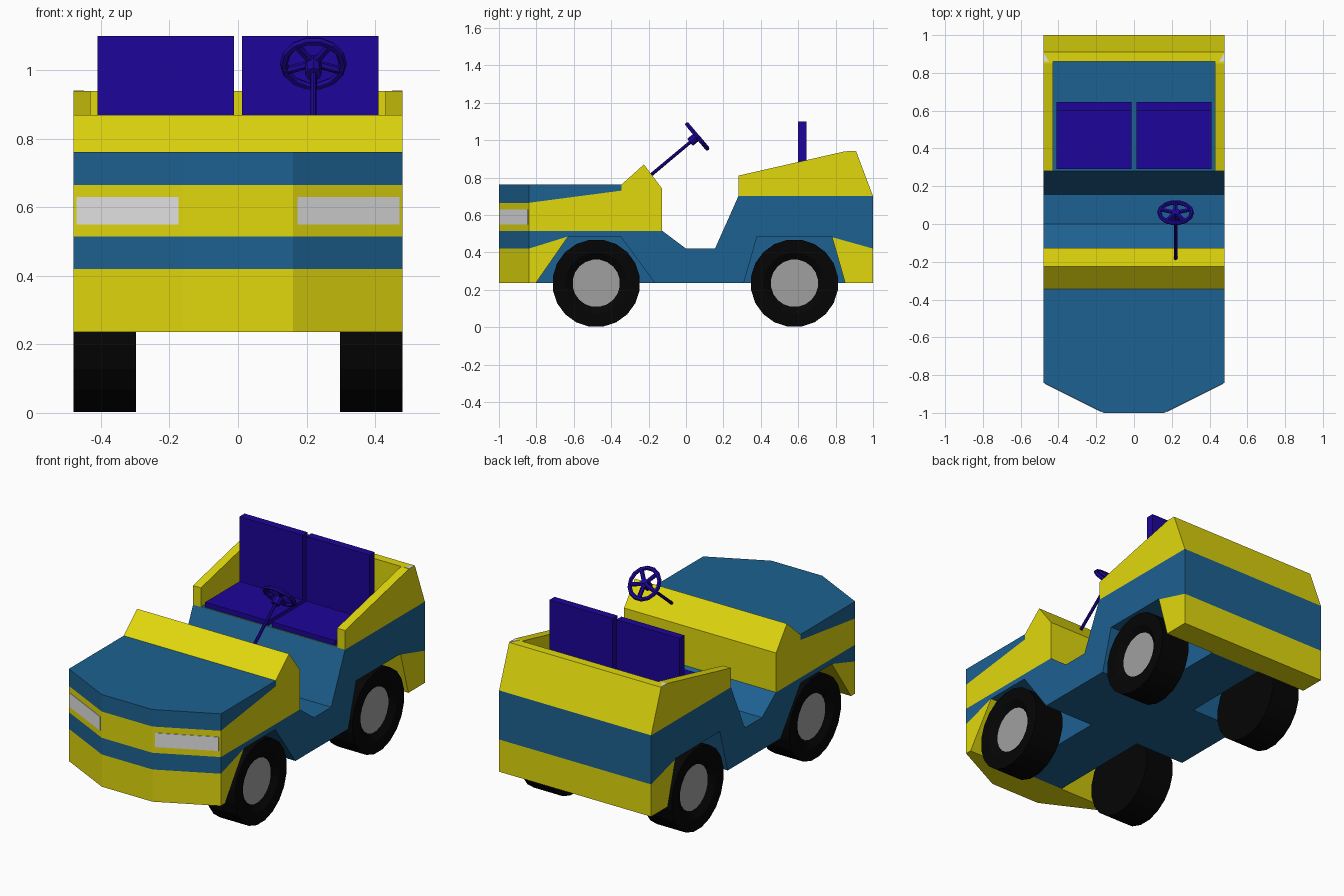
import bpy, bmesh, math
from mathutils import Vector

if "Cube" in bpy.data.objects:
    bpy.data.objects.remove(bpy.data.objects["Cube"])


def material(name, rgb):
    m = bpy.data.materials.new(name)
    m.diffuse_color = (*rgb, 1)
    m.use_nodes = True
    m.node_tree.nodes["Principled BSDF"].inputs["Base Color"].default_value = m.diffuse_color
    return m


BLUE = material("blue paint", (0.0125, 0.120, 0.283))
YELLOW = material("yellow paint", (0.753, 0.687, 0.004))
PURPLE = material("purple vinyl", (0.0125, 0.0015, 0.315))
BLACK = material("black rubber", (0.0015, 0.0015, 0.0015))
GREY = material("hub grey", (0.352, 0.352, 0.352))
LIGHT = material("light grey", (0.78, 0.78, 0.78))


def finish(name, bm, mats):
    bmesh.ops.recalc_face_normals(bm, faces=bm.faces)
    me = bpy.data.meshes.new(name)
    for m in mats:
        me.materials.append(m)
    bm.to_mesh(me)
    bm.free()
    ob = bpy.data.objects.new(name, me)
    bpy.context.collection.objects.link(ob)
    return ob


def prism(name, pts, axis, a, b, mat):
    """Extrude a (y,z) outline along x, or an (x,y) outline along z."""
    place = (lambda p, t: (t, p[0], p[1])) if axis == 'x' else (lambda p, t: (p[0], p[1], t))
    bm = bmesh.new()
    lo = [bm.verts.new(place(p, a)) for p in pts]
    hi = [bm.verts.new(place(p, b)) for p in pts]
    bm.faces.new(lo)
    bm.faces.new(hi)
    n = len(pts)
    for i in range(n):
        j = (i + 1) % n
        bm.faces.new((lo[i], lo[j], hi[j], hi[i]))
    return finish(name, bm, [mat])


def box(name, x0, x1, y0, y1, z0, z1, mat):
    return prism(name, [(x0, y0), (x1, y0), (x1, y1), (x0, y1)], 'z', z0, z1, mat)


def rod(name, p, q, r, mat, sides=8):
    p, q = Vector(p), Vector(q)
    bm = bmesh.new()
    bmesh.ops.create_cone(bm, cap_ends=True, segments=sides, radius1=r, radius2=r, depth=(q - p).length)
    ob = finish(name, bm, [mat])
    ob.location = (p + q) / 2
    ob.rotation_euler = (q - p).to_track_quat('Z', 'Y').to_euler()
    return ob


# Body: side profile, then cut the nose corners, wheel arches and cab tub
outline = [(-1, .236), (-1, .762), (-.345, .762), (-.225, .87), (-.127, .74), (-.127, .515),
           (0, .42), (.155, .42), (.28, .70), (.28, .81), (.85, .94), (.91, .94),
           (1, .70), (1, .236)]
body = prism("body", outline, 'x', -.48, .48, BLUE)
arches = [[(-.834, .191), (-.63, .485), (-.35, .485), (-.134, .191)],
          [(.296, .191), (.38, .485), (.78, .485), (.864, .191)]]
cutters = [box("tub_cutter", -.43, .43, .2, .86, .702, 1.2, BLUE)]
for s in (-1, 1):
    cutters.append(prism("nose_cutter", [(0, -1.08), (s * .64, -.76), (s * .64, -1.2), (0, -1.2)],
                         'z', 0, 1.2, BLUE))
    for arch in arches:
        cutters.append(prism("arch_cutter", arch, 'x', s * .16, s * .6, BLUE))
for c in cutters:
    c.hide_render = True
    mod = body.modifiers.new("cut", 'BOOLEAN')
    mod.operation = 'DIFFERENCE'
    mod.solver = 'EXACT'
    mod.object = c
bpy.context.view_layer.update()
cut_mesh = bpy.data.meshes.new_from_object(body.evaluated_get(bpy.context.evaluated_depsgraph_get()))
body.modifiers.clear()
for c in cutters:
    bpy.data.objects.remove(c)

# Body paint: slice along the stripe edges, then colour by region
bm = bmesh.new()
bm.from_mesh(cut_mesh)
slices = [((0, .70), (1, .70)), ((0, .515), (1, .515)), ((0, .665), (1, .665)), ((0, .42), (1, .42)),
          ((-.84, 0), (-.84, 1)), ((-.345, 0), (-.345, 1)), ((-.80, 0), (-.80, 1)), ((.85, 0), (.85, 1)),
          ((-.84, .665), (-.345, .73)), ((-.84, .42), (-.63, .485)), ((.785, .48), (1, .42))]
for (y0, z0), (y1, z1) in slices:
    bmesh.ops.bisect_plane(bm, geom=bm.verts[:] + bm.edges[:] + bm.faces[:], dist=1e-5,
                           plane_co=(0, y0, z0), plane_no=(0, z0 - z1, y1 - y0))
bmesh.ops.triangulate(bm, faces=bm.faces[:])
bm.normal_update()


def is_yellow(c, n):
    if n.z < -.9:                                   # underside
        return c.z < .3 and (c.y > .85 or c.y < -.80)
    if abs(n.x) > .9 and abs(c.x) < .3:             # arch inner walls
        return False
    if c.y > .2:                                    # rear tub and bumper
        if c.z > .70:
            return not (n.z > .9 and c.z < .71)
        return c.y > .78 and c.z < .48 - (c.y - .785) * .28
    if c.y < -.345:                                 # bonnet sides and front
        low = c.y < -.63 and c.z < max(.42, .42 + .31 * (c.y + .84))
        return low or .515 < c.z < max(.665, .665 + .1313 * (c.y + .84))
    return c.z > .515                               # dashboard cowl


for f in bm.faces:
    f.material_index = int(is_yellow(f.calc_center_median(), f.normal))
cut_mesh.materials.clear()
cut_mesh.materials.append(BLUE)
cut_mesh.materials.append(YELLOW)
bm.to_mesh(cut_mesh)
bm.free()
body.data = cut_mesh


# Wheels: lathed tyre with a recessed hub disc
def wheel(name, side, y):
    rings = [(.298, .235), (.48, .235), (.48, .165), (.455, .127)]
    bm = bmesh.new()
    n = 20
    loops = [[bm.verts.new((side * x, y + r * math.cos(2 * math.pi * (i + .5) / n),
                            .235 + r * math.sin(2 * math.pi * (i + .5) / n)))
              for i in range(n)] for x, r in rings]
    for a, b in zip(loops, loops[1:]):
        for i in range(n):
            j = (i + 1) % n
            bm.faces.new((a[i], a[j], b[j], b[i]))
    bm.faces.new(loops[0])
    bm.faces.new(loops[-1]).material_index = 1
    finish(name, bm, [BLACK, GREY])


for s, side in ((-1, "left"), (1, "right")):
    wheel("front_wheel_" + side, s, -.48)
    wheel("rear_wheel_" + side, s, .58)
    # Seats
    box("seat_cushion_" + side, s * .012, s * .41, .29, .645, .70, .73, PURPLE)
    box("seat_back_" + side, s * .012, s * .41, .60, .645, .70, 1.10, PURPLE)
    # Headlight plates on the angled nose
    prism("headlight_" + side, [(s * .173, -.992), (s * .47, -.8435), (s * .471, -.8475), (s * .174, -.996)],
          'z', .55, .63, LIGHT)
    # Small grey corner caps on the rear wall
    prism("corner_cap_" + side, [(s * .48, .908), (s * .48, .86), (s * .45, .86)], 'z', .938, .942, LIGHT)

# Steering wheel, spokes and column
hub = Vector((.22, .06, 1.02))
axis = Vector((0, .77, .64)).normalized()
up = Vector((0, -axis.z, axis.y))
right = Vector((1, 0, 0))
bpy.ops.mesh.primitive_torus_add(location=hub, rotation=axis.to_track_quat('Z', 'Y').to_euler(),
                                 major_radius=.086, minor_radius=.012,
                                 major_segments=14, minor_segments=6)
rim = bpy.context.object
rim.name = "steering_rim"
rim.data.materials.append(PURPLE)
for i in range(5):
    a = 2 * math.pi * (i + .5) / 5
    rod("steering_spoke", hub, hub + .084 * (up * math.cos(a) + right * math.sin(a)), .012, PURPLE, 6)
rod("steering_hub", hub - axis * .05, hub + axis * .01, .024, PURPLE)
rod("steering_column", (.22, -.20, .803), hub, .009, PURPLE)
